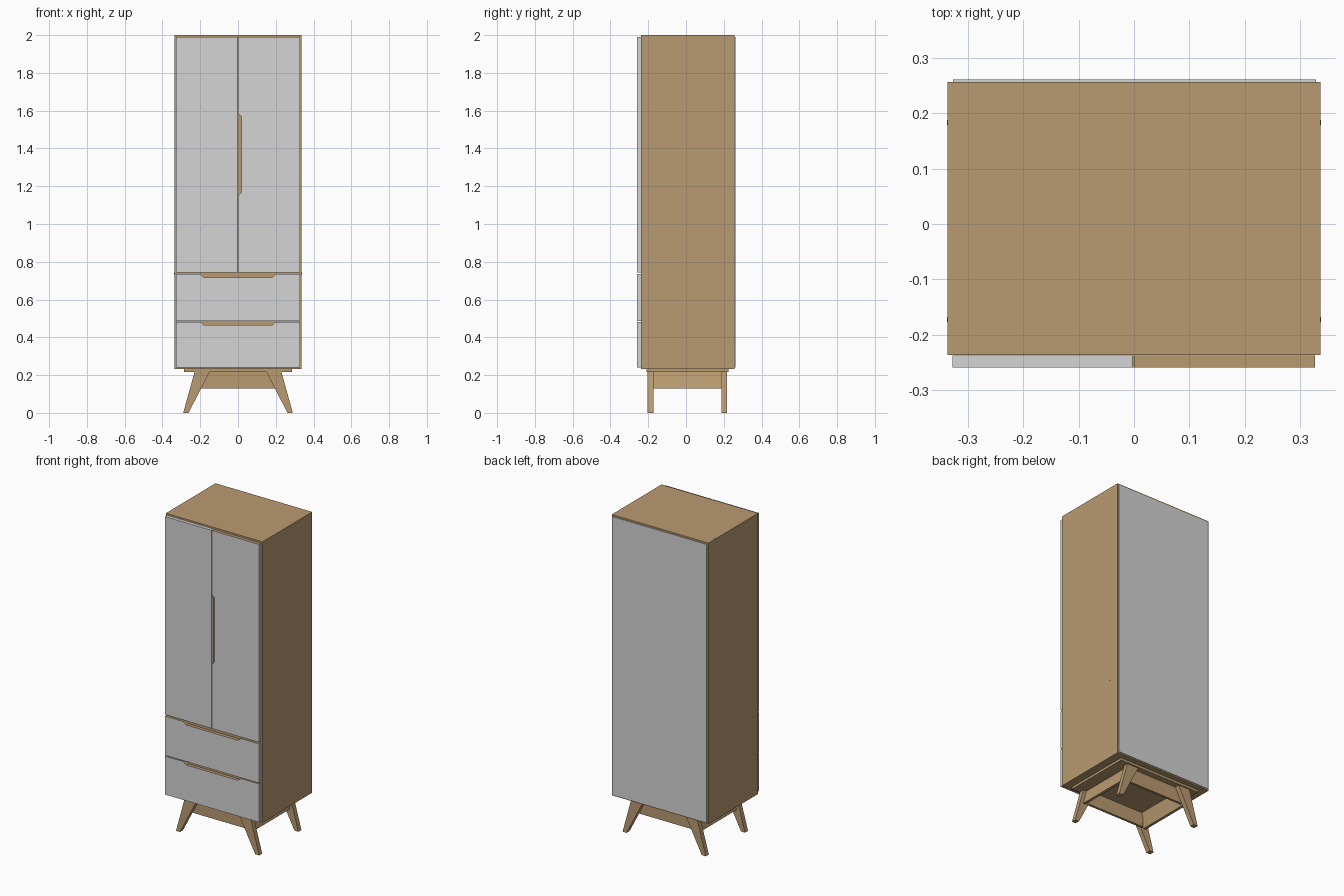
import bpy, bmesh, math
from mathutils import Matrix

if "Cube" in bpy.data.objects:
    bpy.data.objects.remove(bpy.data.objects["Cube"])


def material(name, rgb):
    m = bpy.data.materials.new(name)
    m.diffuse_color = (*rgb, 1)
    m.use_nodes = True
    m.node_tree.nodes["Principled BSDF"].inputs["Base Color"].default_value = m.diffuse_color
    return m


WOOD = material("oak_wood", (0.485, 0.328, 0.165))
GREY = material("light_grey", (0.66, 0.66, 0.66))


def finish(name, bm, *mats):
    bmesh.ops.recalc_face_normals(bm, faces=bm.faces)
    me = bpy.data.meshes.new(name)
    bm.to_mesh(me)
    bm.free()
    for m in mats:
        me.materials.append(m)
    ob = bpy.data.objects.new(name, me)
    bpy.context.collection.objects.link(ob)
    return ob


def prism(name, pts, y0, y1, mat, edge_rule=None):
    """Extrude an x-z outline along y; edge_rule picks the wood-edged faces."""
    bm = bmesh.new()
    face = bm.faces.new([bm.verts.new((x, y0, z)) for x, z in pts])
    ext = bmesh.ops.extrude_face_region(bm, geom=[face])
    for v in ext["geom"]:
        if isinstance(v, bmesh.types.BMVert):
            v.co.y = y1
    bmesh.ops.recalc_face_normals(bm, faces=bm.faces)
    if edge_rule:
        for f in bm.faces:
            f.material_index = 1 if edge_rule(f.normal) else 0
    return finish(name, bm, mat, WOOD)


def box(name, x0, x1, y0, y1, z0, z1, mat=WOOD):
    return prism(name, [(x0, z0), (x1, z0), (x1, z1), (x0, z1)], y0, y1, mat)


def dowel(name, loc, axis):
    bm = bmesh.new()
    rot = Matrix.Rotation(math.pi / 2, 4, 'Y') if axis == 'X' else Matrix()
    bmesh.ops.create_cone(bm, cap_ends=True, segments=16, radius1=0.0045,
                          radius2=0.0045, depth=0.002,
                          matrix=Matrix.Translation(loc) @ rot)
    finish(name, bm, WOOD)


# Carcass panels
W, T, F, B = 0.337, 0.016, -0.237, 0.257
Z0, Z1 = 0.232, 2.0
box("top_panel", -W, W, F, B, Z1 - T, Z1)
box("bottom_panel", -W + T, W - T, F, B, Z0, Z0 + T)
box("middle_shelf", -W + T, W - T, F, B - 0.005, 0.73, 0.746)
box("drawer_rail", -W + T, W - T, F, F + 0.02, 0.462, 0.492)
box("upper_drawer_rail", -W + T, W - T, F, F + 0.02, 0.705, 0.73)
box("door_backing_strip", -0.03, 0.03, F, F + 0.016, 0.746, Z1 - T)
box("inner_back", -W + T, W - T, B - 0.005, B, Z0 + T, Z1 - T)
box("back_panel", -0.327, 0.329, B, 0.261, 0.24, 1.99, GREY)

# Doors, the right one with a handle cut-out
DF, DB = -0.259, -0.238
box("left_door", -0.328, -0.003, DF, DB, 0.743, 1.99, GREY)
prism("right_door",
      [(0, 0.743), (0.327, 0.743), (0.327, 1.99), (0, 1.99),
       (0, 1.585), (0.018, 1.568), (0.018, 1.167), (0, 1.15)],
      DF, DB, GREY, lambda n: n.z > 0.3 or n.x < -0.3)

# Drawer fronts with a handle cut-out in the top edge
for name, z0, z1 in (("lower_drawer", 0.24, 0.482), ("upper_drawer", 0.487, 0.734)):
    prism(name + "_front",
          [(-0.328, z0), (0.327, z0), (0.327, z1), (0.2, z1),
           (0.18, z1 - 0.017), (-0.18, z1 - 0.017), (-0.2, z1), (-0.328, z1)],
          DF, DB, GREY, lambda n: n.z > 0.3)

# Base plate and apron frame
box("base_plate", -0.285, 0.285, -0.21, 0.225, 0.217, 0.232)
box("front_apron", -0.2, 0.2, -0.173, -0.158, 0.128, 0.217)
box("back_apron", -0.2, 0.2, 0.172, 0.187, 0.128, 0.217)

for s, side in ((-1, "left"), (1, "right")):
    box(side + "_side_panel", min(s * W, s * (W - T)), max(s * W, s * (W - T)),
        F, B, Z0, Z1 - T)
    # Side apron leans with the legs
    prism(side + "_apron",
          [(s * 0.215, 0.128), (s * 0.232, 0.128), (s * 0.208, 0.217), (s * 0.191, 0.217)],
          -0.173, 0.187, WOOD)
    # Splayed tapered legs
    for end, y0, y1 in (("front", -0.203, -0.173), ("back", 0.187, 0.217)):
        prism(f"{end}_{side}_leg",
              [(s * 0.29, 0), (s * 0.262, 0), (s * 0.15, 0.217), (s * 0.23, 0.217)],
              y0, y1, WOOD)
    # Dowel caps
    for y in (-0.167, 0.187):
        dowel(side + "_top_dowel", (s * 0.329, y, Z1 - 0.0005), 'Z')
    for y in (-0.173, 0.183):
        dowel(side + "_side_dowel", (s * (W - 0.0005), y, 0.738), 'X')
